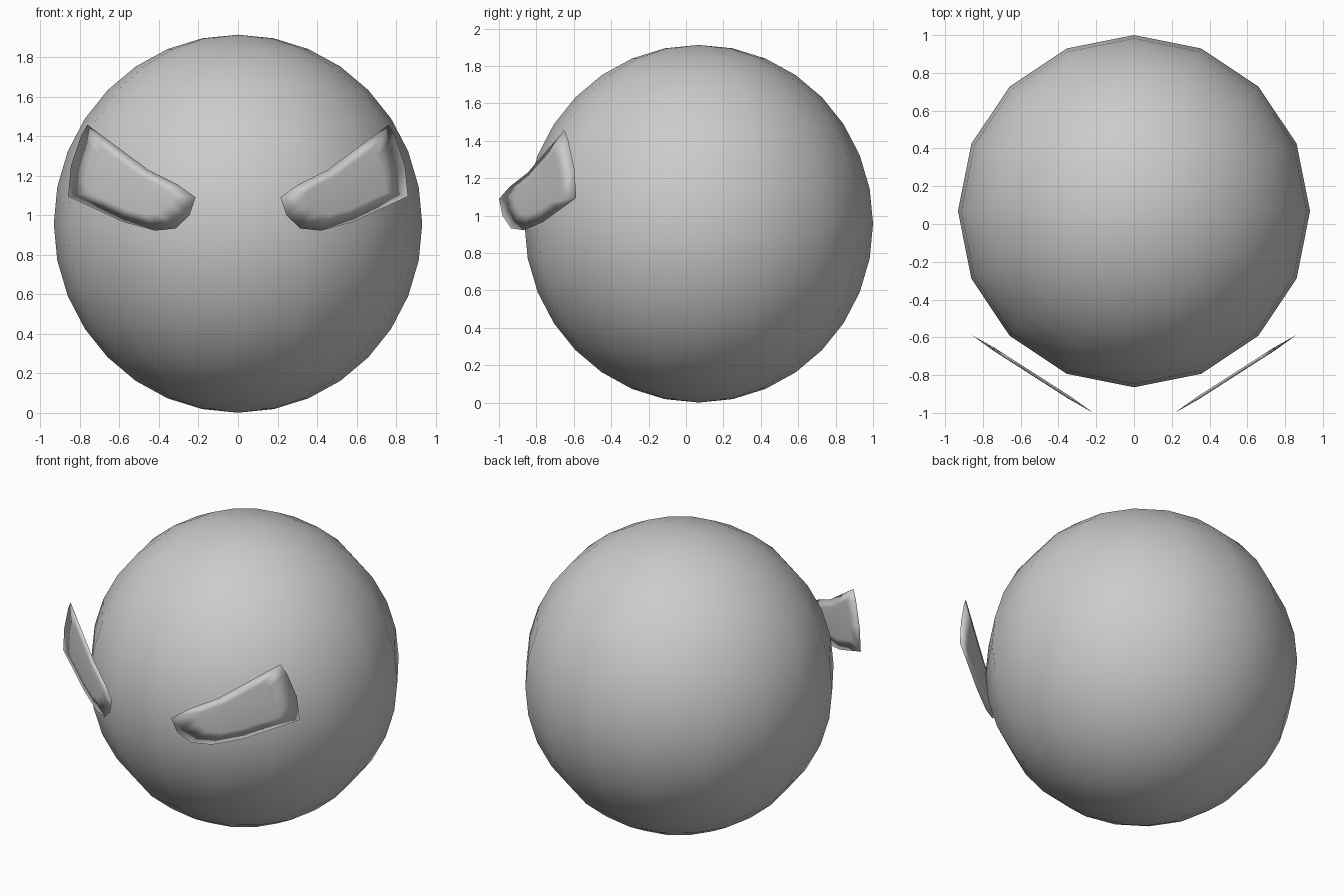
import bpy, bmesh
from mathutils import Vector

if "Cube" in bpy.data.objects:
    bpy.data.objects.remove(bpy.data.objects["Cube"])

grey = bpy.data.materials.new("plain_grey")
grey.diffuse_color = (0.6, 0.6, 0.6, 1)
grey.use_nodes = True
grey.node_tree.nodes["Principled BSDF"].inputs["Base Color"].default_value = grey.diffuse_color

# Round body
bpy.ops.mesh.primitive_uv_sphere_add(segments=16, ring_count=16, radius=1, location=(0, 0.068, 0.957))
body = bpy.context.object
body.name = "body"
body.scale = (0.932, 0.932, 0.956)
bpy.ops.object.transform_apply(location=False, rotation=False, scale=True)
bpy.ops.object.shade_smooth()
body.data.materials.append(grey)

# Eye outline in front view (x, z)
OUTLINE = [(0.215, 1.09), (0.305, 1.155), (0.455, 1.23), (0.61, 1.345), (0.762, 1.458),
           (0.795, 1.40), (0.845, 1.25), (0.86, 1.095), (0.72, 1.03), (0.58, 0.965),
           (0.42, 0.922), (0.315, 0.933), (0.245, 1.0)]


def eye(name, side):
    """Thin lens-shaped plate standing in a slanted vertical plane."""
    bm = bmesh.new()
    rim = [Vector((x, -1 + (x - 0.215) * 0.64, z)) for x, z in OUTLINE]
    centre = sum(rim, Vector()) / len(rim)
    normal = Vector((0.64, -1, 0)).normalized()

    def ring(scale, depth):
        pts = [centre + (p - centre) * scale + normal * depth for p in rim]
        return [bm.verts.new((p.x * side, p.y, p.z)) for p in pts]

    edge, front, back = ring(1, 0), ring(0.62, 0.008), ring(0.62, -0.008)
    n = len(rim)
    for i in range(n):
        j = (i + 1) % n
        bm.faces.new((edge[i], edge[j], front[j], front[i]))
        bm.faces.new((edge[j], edge[i], back[i], back[j]))
    bm.faces.new(front)
    bm.faces.new(back[::-1])
    bmesh.ops.recalc_face_normals(bm, faces=bm.faces)
    for f in bm.faces:
        f.smooth = True
    mesh = bpy.data.meshes.new(name)
    bm.to_mesh(mesh)
    bm.free()
    mesh.materials.append(grey)
    bpy.context.collection.objects.link(bpy.data.objects.new(name, mesh))


eye("right_eye", 1)
eye("left_eye", -1)
